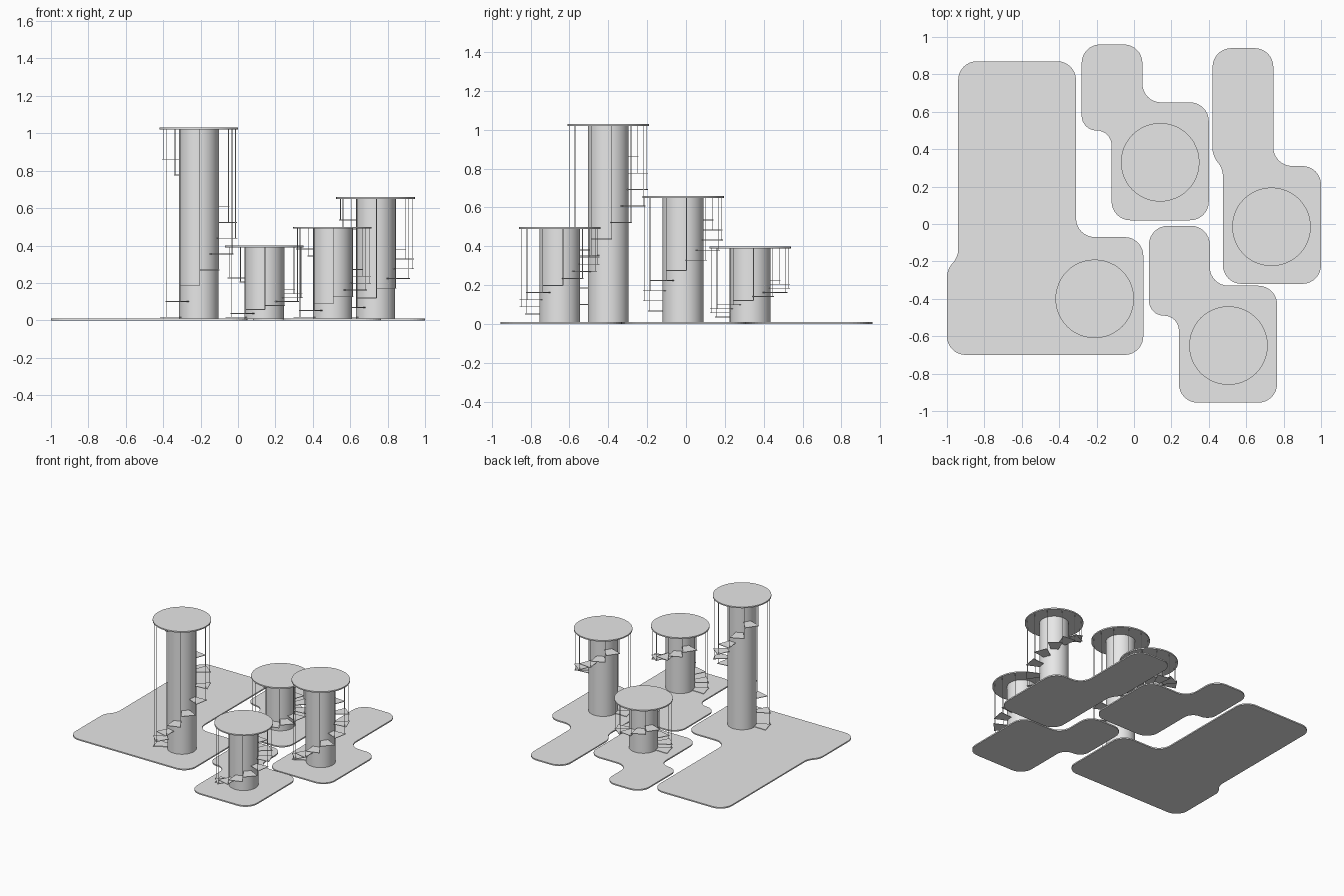
import bpy, bmesh
from math import radians, cos, sin
from mathutils import Vector

cube = bpy.data.objects.get("Cube")
if cube:
    bpy.data.objects.remove(cube, do_unlink=True)

grey = bpy.data.materials.new("light_grey")
grey.use_nodes = True
grey.diffuse_color = (0.8, 0.8, 0.8, 1)
grey.node_tree.nodes["Principled BSDF"].inputs["Base Color"].default_value = (0.8, 0.8, 0.8, 1)

SLAB = 0.01       # base and canopy thickness
COLUMN_R = 0.105
CANOPY_R = 0.21
ROD_R = 0.002
STEPS = 11


def finish(name, bm):
    bmesh.ops.recalc_face_normals(bm, faces=bm.faces)
    mesh = bpy.data.meshes.new(name)
    bm.to_mesh(mesh)
    bm.free()
    mesh.materials.append(grey)
    obj = bpy.data.objects.new(name, mesh)
    bpy.context.collection.objects.link(obj)
    return obj


def prism(bm, outline, z0, z1):
    """Solid between two heights with the given outline."""
    face = bm.faces.new([bm.verts.new((p[0], p[1], z0)) for p in outline])
    ext = bmesh.ops.extrude_face_region(bm, geom=[face])
    top = [g for g in ext["geom"] if isinstance(g, bmesh.types.BMVert)]
    bmesh.ops.translate(bm, verts=top, vec=(0, 0, z1 - z0))
    if face not in bm.faces:
        return


def ring(x, y, r, sides):
    return [(x + r * cos(radians(360 * i / sides)), y + r * sin(radians(360 * i / sides)))
            for i in range(sides)]


def rounded(corners, reach=0.1, segs=8):
    """Outline with each corner replaced by a near circular curve."""
    pts = [Vector(c) for c in corners]
    out = []
    for i, p in enumerate(pts):
        a, b = pts[i - 1] - p, pts[(i + 1) % len(pts)] - p
        t = min(reach, a.length * 0.495, b.length * 0.495)
        s, e = p + a.normalized() * t, p + b.normalized() * t
        h0, h1 = s.lerp(p, 0.5523), e.lerp(p, 0.5523)
        for k in range(segs + 1):
            u = k / segs
            v = 1 - u
            out.append(s * v**3 + h0 * 3 * v * v * u + h1 * 3 * v * u * u + e * u**3)
    return out


def smooth(obj):
    bpy.ops.object.select_all(action='DESELECT')
    obj.select_set(True)
    bpy.context.view_layer.objects.active = obj
    bpy.ops.object.shade_smooth_by_angle(angle=radians(30))


def cylinder(name, x, y, r, z0, z1):
    bm = bmesh.new()
    prism(bm, ring(x, y, r, 48), z0, z1)
    smooth(finish(name, bm))


def tower(label, x, y, height, rise, outline):
    # Rounded base slab
    bm = bmesh.new()
    prism(bm, rounded(outline), 0, SLAB)
    finish(label + "_base", bm)
    # Column and round canopy
    cylinder(label + "_column", x, y, COLUMN_R, SLAB, height - SLAB)
    cylinder(label + "_canopy", x, y, CANOPY_R, height - SLAB, height)
    # Spiral treads, each hung from the canopy by a rod at its leading corner
    treads, rods = bmesh.new(), bmesh.new()
    for k in range(STEPS):
        mid = -166 + 31.2 * k
        z = 0.016 + rise * k
        a, b = radians(mid - 15), radians(mid + 15)
        quad = [(x + r * cos(t), y + r * sin(t))
                for r, t in ((0.1, a), (0.207, a), (0.207, b), (0.1, b))]
        prism(treads, quad, z - 0.002, z + 0.002)
        rx, ry = x + 0.198 * cos(b), y + 0.198 * sin(b)
        prism(rods, ring(rx, ry, ROD_R, 6), z, height - SLAB)
    finish(label + "_treads", treads)
    finish(label + "_rods", rods)


tower("tall_tower", -0.21, -0.4, 1.03, 0.0845,
      [(-1, -0.7), (0.05, -0.7), (0.05, -0.07), (-0.31, -0.07),
       (-0.31, 0.87), (-0.94, 0.87), (-0.94, -0.18), (-1, -0.24)])
tower("low_tower", 0.14, 0.33, 0.4, 0.021,
      [(-0.12, 0.02), (0.4, 0.02), (0.4, 0.65), (0.045, 0.65),
       (0.045, 0.96), (-0.28, 0.96), (-0.28, 0.5), (-0.12, 0.5)])
tower("front_tower", 0.505, -0.65, 0.5, 0.0365,
      [(0.24, -0.955), (0.765, -0.955), (0.765, -0.33), (0.405, -0.33),
       (0.405, -0.01), (0.08, -0.01), (0.08, -0.49), (0.24, -0.49)])
tower("side_tower", 0.735, -0.015, 0.66, 0.052,
      [(0.475, -0.32), (1, -0.32), (1, 0.31), (0.745, 0.31),
       (0.745, 0.94), (0.42, 0.94), (0.42, 0.36), (0.475, 0.3)])
